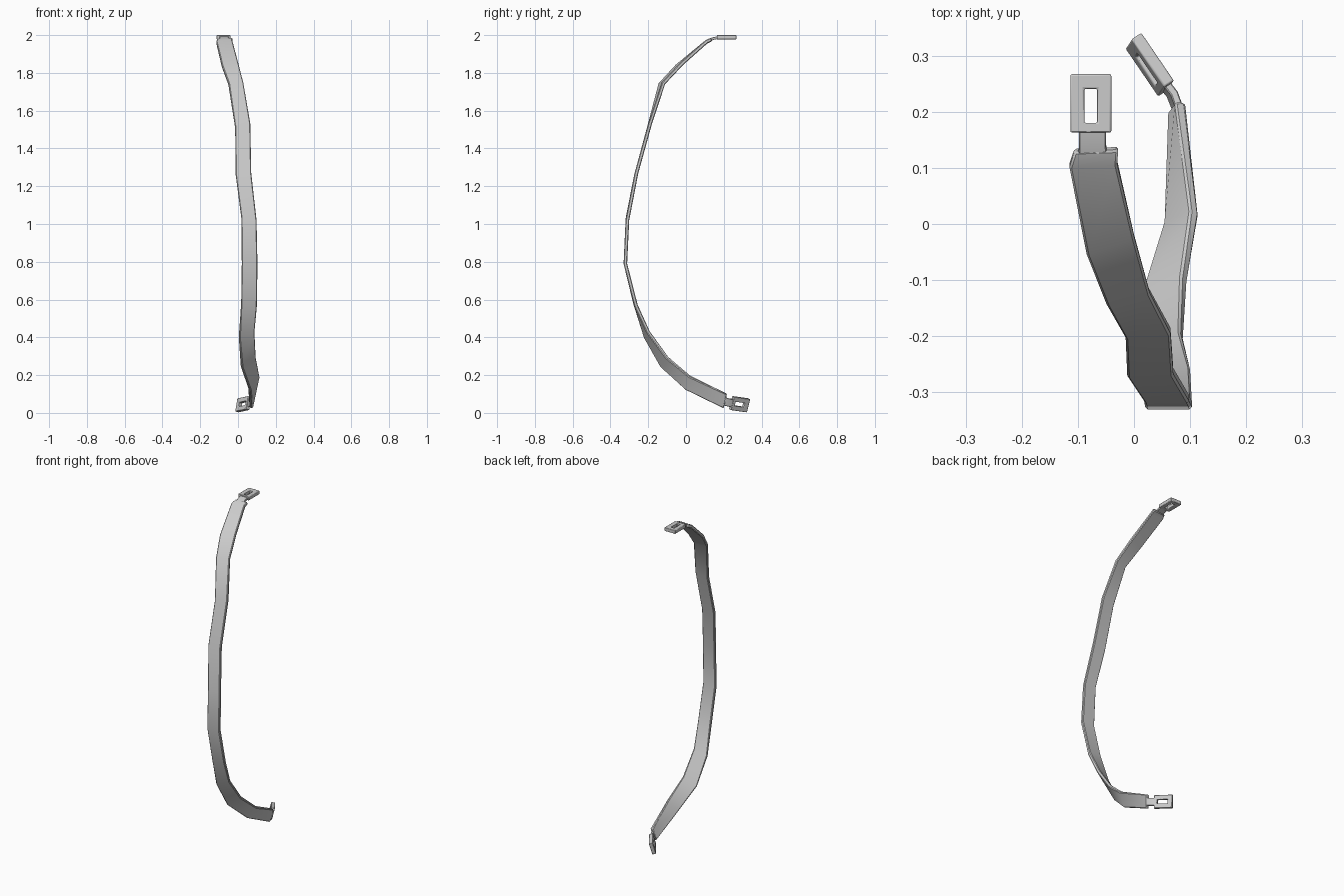
import bpy, bmesh
from mathutils import Vector as V

if "Cube" in bpy.data.objects:
    bpy.data.objects.remove(bpy.data.objects["Cube"])


def finish(name, bm, bevel, segments=1):
    bmesh.ops.recalc_face_normals(bm, faces=bm.faces[:])
    mesh = bpy.data.meshes.new(name)
    bm.to_mesh(mesh)
    bm.free()
    ob = bpy.data.objects.new(name, mesh)
    bpy.context.collection.objects.link(ob)
    b = ob.modifiers.new("soft_edges", 'BEVEL')
    b.width, b.segments, b.limit_method = bevel, segments, 'ANGLE'
    b.angle_limit = 0.8
    bpy.ops.object.select_all(action='DESELECT')
    ob.select_set(True)
    bpy.context.view_layer.objects.active = ob
    bpy.ops.object.shade_smooth_by_angle(angle=0.7)
    return ob


def loft(name, pairs, thick, bevel):
    """Band through pairs of left / right edge points."""
    bm = bmesh.new()
    mids = [(V(a) + V(b)) / 2 for a, b in pairs]
    rings = []
    for i, (a, b) in enumerate(pairs):
        a, b = V(a), V(b)
        tangent = mids[min(i + 1, len(mids) - 1)] - mids[max(i - 1, 0)]
        n = (b - a).cross(tangent).normalized() * thick / 2
        rings.append([bm.verts.new(p) for p in (a + n, b + n, b - n, a - n)])
    for r, s in zip(rings, rings[1:]):
        for k in range(4):
            j = (k + 1) % 4
            bm.faces.new((r[k], r[j], s[j], s[k]))
    bm.faces.new(rings[0])
    bm.faces.new(rings[-1])
    return finish(name, bm, bevel)


def buckle(name, centre, length_dir, width_dir, thick):
    """Rectangular frame with a slot."""
    l = V(length_dir).normalized()
    w = V(width_dir)
    w = (w - l * w.dot(l)).normalized()
    n = l.cross(w)
    outer = [(-.052, -.0365), (.052, -.0365), (.052, .0365), (-.052, .0365)]
    inner = [(-.035, -.0115), (.026, -.0115), (.026, .0115), (-.035, .0115)]
    bm = bmesh.new()
    ring = lambda pts, h: [bm.verts.new(V(centre) + l * p + w * q + n * h)
                           for p, q in pts]
    h = thick / 2
    loops = [ring(outer, h), ring(outer, -h), ring(inner, -h), ring(inner, h)]
    for a, b in zip(loops, loops[1:] + loops[:1]):
        for k in range(4):
            j = (k + 1) % 4
            bm.faces.new((a[k], a[j], b[j], b[k]))
    return finish(name, bm, .003, 2)


# Main curved, twisting strap (left edge, right edge), top to bottom
strap = [
    ((-.106, .132, 1.975), (-.028, .135, 1.977)),
    ((-.115, .105, 1.962), (-.030, .110, 1.966)),
    ((-.085, -.05, 1.835), (.000, -.02, 1.85)),
    ((-.050, -.138, 1.74), (.027, -.118, 1.745)),
    ((-.015, -.197, 1.51), (.065, -.190, 1.53)),
    ((-.012, -.265, 1.26), (.070, -.262, 1.27)),
    ((.018, -.310, 1.03), (.098, -.310, 1.02)),
    ((.020, -.321, .79), (.103, -.321, .79)),
    ((.017, -.270, .58), (.100, -.265, .57)),
    ((.006, -.215, .40), (.085, -.200, .43)),
    ((.018, -.130, .245), (.090, -.100, .295)),
    ((.060, .000, .125), (.108, .020, .195)),
    ((.070, .200, .025), (.082, .217, .10)),
]
loft("strap", strap, .019, .004)

# Upper neck and buckle
loft("upper_neck", [((-.099, .12, 1.972), (-.048, .12, 1.972)),
                    ((-.098, .145, 1.982), (-.050, .145, 1.982)),
                    ((-.098, .175, 1.988), (-.050, .175, 1.988))], .014, .002)
buckle("upper_buckle", (-.077, .215, 1.989), (0, 1, 0), (1, 0, 0), .022)

# Lower neck and buckle, turned on edge
loft("lower_neck", [((.076, .200, .040), (.082, .205, .083)),
                    ((.064, .230, .032), (.072, .233, .075)),
                    ((.047, .250, .029), (.055, .255, .073))], .014, .002)
buckle("lower_buckle", (.028, .284, .046), (-.058, .085, -.012),
       (.015, .012, .07), .022)
